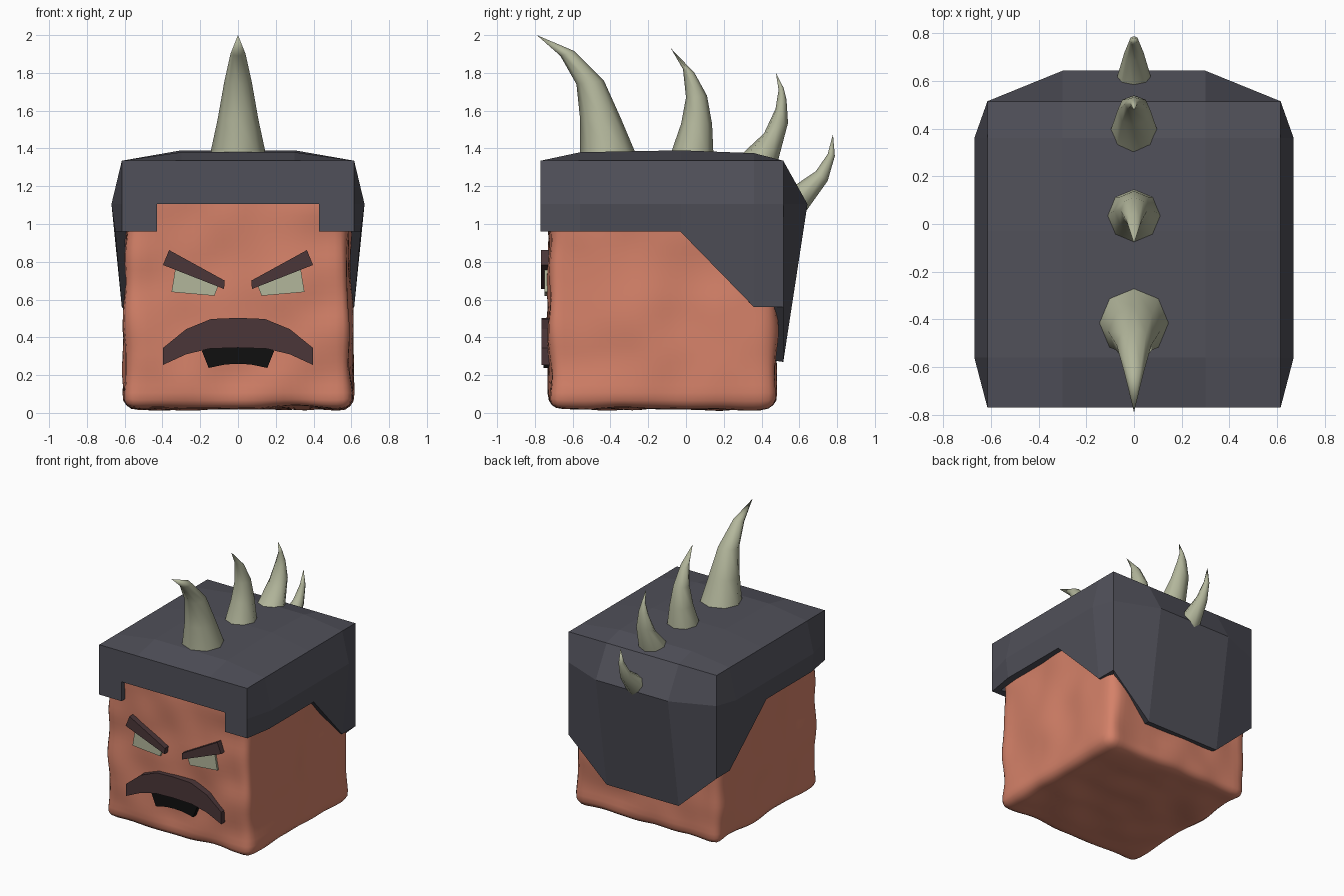
import bpy, bmesh, math
from mathutils import Vector, noise

if "Cube" in bpy.data.objects:
    bpy.data.objects.remove(bpy.data.objects["Cube"])


def material(name, rgb):
    m = bpy.data.materials.new(name)
    m.diffuse_color = (*rgb, 1)
    m.use_nodes = True
    m.node_tree.nodes["Principled BSDF"].inputs["Base Color"].default_value = m.diffuse_color
    return m


SKIN = material("skin", (0.66, 0.22, 0.14))
IRON = material("iron", (0.08, 0.08, 0.1))
BONE = material("bone", (0.45, 0.47, 0.33))
HAIR = material("hair", (0.07, 0.037, 0.04))
BLACK = material("black", (0.005, 0.005, 0.005))


def finish(bm, name, mat, smooth=False):
    me = bpy.data.meshes.new(name)
    bm.to_mesh(me)
    bm.free()
    me.materials.append(mat)
    ob = bpy.data.objects.new(name, me)
    bpy.context.collection.objects.link(ob)
    if smooth:
        for p in me.polygons:
            p.use_smooth = True
    return ob


def mirror(ob):
    m = ob.modifiers.new("mirror", "MIRROR")
    m.use_clip = True


# Head: rounded cube with a lumpy, clay-like surface
bm = bmesh.new()
bmesh.ops.create_cube(bm, size=2)
bmesh.ops.subdivide_edges(bm, edges=bm.edges[:], cuts=29, use_grid_fill=True)
half, r = Vector((0.595, 0.602, 0.61)), 0.07
for v in bm.verts:
    p = Vector([v.co[i] * half[i] for i in range(3)])
    core = Vector([max(-half[i] + r, min(half[i] - r, p[i])) for i in range(3)])
    n = (p - core).normalized()
    p = core + n * (r + 0.022 * noise.noise(p * 4.0 + Vector((3.1, 1.7, 5.3))))
    p.x *= 1 - 0.015 * v.co.z
    v.co = p + Vector((0, -0.125, 0.635))
finish(bm, "head", SKIN, True)

# Helmet: half shell of bulging panels, mirrored and thickened
bm = bmesh.new()


def panel(*pts):
    bm.faces.new([bm.verts.new(p) for p in pts])


F, B, T, M, L = -0.77, 0.515, 1.335, 1.105, 0.96
ys = [F, -0.56, -0.03, 0.36, B]
crown = [T, 1.38, 1.39, 1.375, T]
side = [0.615, 0.67, 0.67, 0.67, 0.615]
low = [0.615, 0.65, 0.65]
for i in range(4):
    a, b, j = ys[i], ys[i + 1], i + 1
    panel((0, a, crown[i]), (0.3, a, crown[i]), (0.3, b, crown[j]), (0, b, crown[j]))
    panel((0.3, a, crown[i]), (0.615, a, T), (0.615, b, T), (0.3, b, crown[j]))
    panel((0.615, a, T), (side[i], a, M), (side[j], b, M), (0.615, b, T))
    if i < 2:
        panel((side[i], a, M), (low[i], a, L), (low[j], b, L), (side[j], b, M))
# cheek guard
panel((0.67, -0.03, M), (0.65, -0.03, L), (0.615, 0.36, 0.56), (0.67, 0.36, M))
panel((0.67, 0.36, M), (0.615, 0.36, 0.56), (0.615, B, 0.56), (0.615, B, M))
# neck guard
panel((0.615, B, T), (0.615, B, M), (0.3, 0.643, M), (0.3, B, T))
panel((0.3, B, T), (0.3, 0.643, M), (0, 0.643, M), (0, B, T))
panel((0.615, B, M), (0.615, B, 0.56), (0.3, B, 0.27), (0.3, 0.643, M))
panel((0.3, 0.643, M), (0.3, B, 0.27), (0, B, 0.27), (0, 0.643, M))
# brow band and front tabs
panel((0, F, T), (0, F, M), (0.43, F, M), (0.615, F, M), (0.615, F, T), (0.3, F, T))
panel((0.43, F, M), (0.43, F, L), (0.615, F, L), (0.615, F, M))
bmesh.ops.remove_doubles(bm, verts=bm.verts[:], dist=0.001)
bmesh.ops.recalc_face_normals(bm, faces=bm.faces[:])
bm.normal_update()
if max(bm.faces, key=lambda f: f.calc_center_median().z).normal.z < 0:
    bmesh.ops.reverse_faces(bm, faces=bm.faces[:])
helmet = finish(bm, "helmet", IRON)
mirror(helmet)
sol = helmet.modifiers.new("thickness", "SOLIDIFY")
sol.thickness, sol.offset = 0.06, -1


# Horns: rings spanned between front and rear outline points, ending in a tip
def horn(name, front, rear, tip, sides=8):
    bm = bmesh.new()
    rings = []
    for f, k in zip(front, rear):
        f, k = Vector((0, *f)), Vector((0, *k))
        c, a = (f + k) / 2, (k - f) / 2
        rings.append([bm.verts.new(c + a * math.cos(t) + Vector((a.length * math.sin(t), 0, 0)))
                      for t in [math.tau * i / sides for i in range(sides)]])
    end = bm.verts.new((0, *tip))
    bm.faces.new(rings[0])
    for i in range(sides):
        j = (i + 1) % sides
        for lo, hi in zip(rings, rings[1:]):
            bm.faces.new((lo[i], lo[j], hi[j], hi[i]))
        bm.faces.new((rings[-1][i], rings[-1][j], end))
    bmesh.ops.recalc_face_normals(bm, faces=bm.faces[:])
    ob = finish(bm, name, BONE)
    bpy.ops.object.select_all(action="DESELECT")
    ob.select_set(True)
    bpy.context.view_layer.objects.active = ob
    bpy.ops.object.shade_smooth_by_angle(angle=math.radians(60))


horn("horn_front", [(-0.56, 1.37), (-0.56, 1.55), (-0.58, 1.74), (-0.665, 1.89)],
     [(-0.265, 1.37), (-0.345, 1.56), (-0.435, 1.76), (-0.59, 1.915)], (-0.79, 2.0))
horn("horn_upper", [(-0.08, 1.375), (-0.026, 1.53), (0.0, 1.67), (-0.016, 1.82)],
     [(0.145, 1.375), (0.138, 1.53), (0.111, 1.68), (0.045, 1.8)], (-0.08, 1.93))
horn("horn_rear", [(0.29, 1.365), (0.413, 1.48), (0.474, 1.61), (0.49, 1.71)],
     [(0.487, 1.335), (0.54, 1.535), (0.532, 1.66), (0.517, 1.72)], (0.476, 1.8))
horn("horn_back", [(0.57, 1.2), (0.688, 1.28), (0.75, 1.37)],
     [(0.63, 1.06), (0.75, 1.228), (0.788, 1.36)], (0.778, 1.476))


# Face parts: flat outlines in x and z, extruded back into the head
def plate(name, pts, front, mat, pair=False, symmetric=False):
    if symmetric:
        pts = pts + [(-x, z) for x, z in reversed(pts) if x > 0]
    bm = bmesh.new()
    f = bm.faces.new([bm.verts.new((x, front, z)) for x, z in pts])
    ext = bmesh.ops.extrude_face_region(bm, geom=[f], use_keep_orig=True)
    for v in ext["geom"]:
        if isinstance(v, bmesh.types.BMVert):
            v.co.y = -0.69
    bmesh.ops.recalc_face_normals(bm, faces=bm.faces[:])
    ob = finish(bm, name, mat)
    if pair:
        mirror(ob)


plate("eyebrows", [(0.07, 0.7), (0.365, 0.862), (0.397, 0.783), (0.074, 0.656)], -0.768, HAIR, pair=True)
plate("eyes", [(0.105, 0.67), (0.33, 0.775), (0.352, 0.64), (0.125, 0.62)], -0.75, BONE, pair=True)
plate("moustache", [(0, 0.503), (0.143, 0.497), (0.275, 0.443), (0.397, 0.344), (0.397, 0.254),
                    (0.275, 0.31), (0.15, 0.34), (0, 0.345)], -0.766, HAIR, symmetric=True)
plate("mouth", [(0, 0.38), (0.17, 0.37), (0.19, 0.325), (0.155, 0.238), (0.07, 0.256), (0, 0.26)],
      -0.755, BLACK, symmetric=True)
